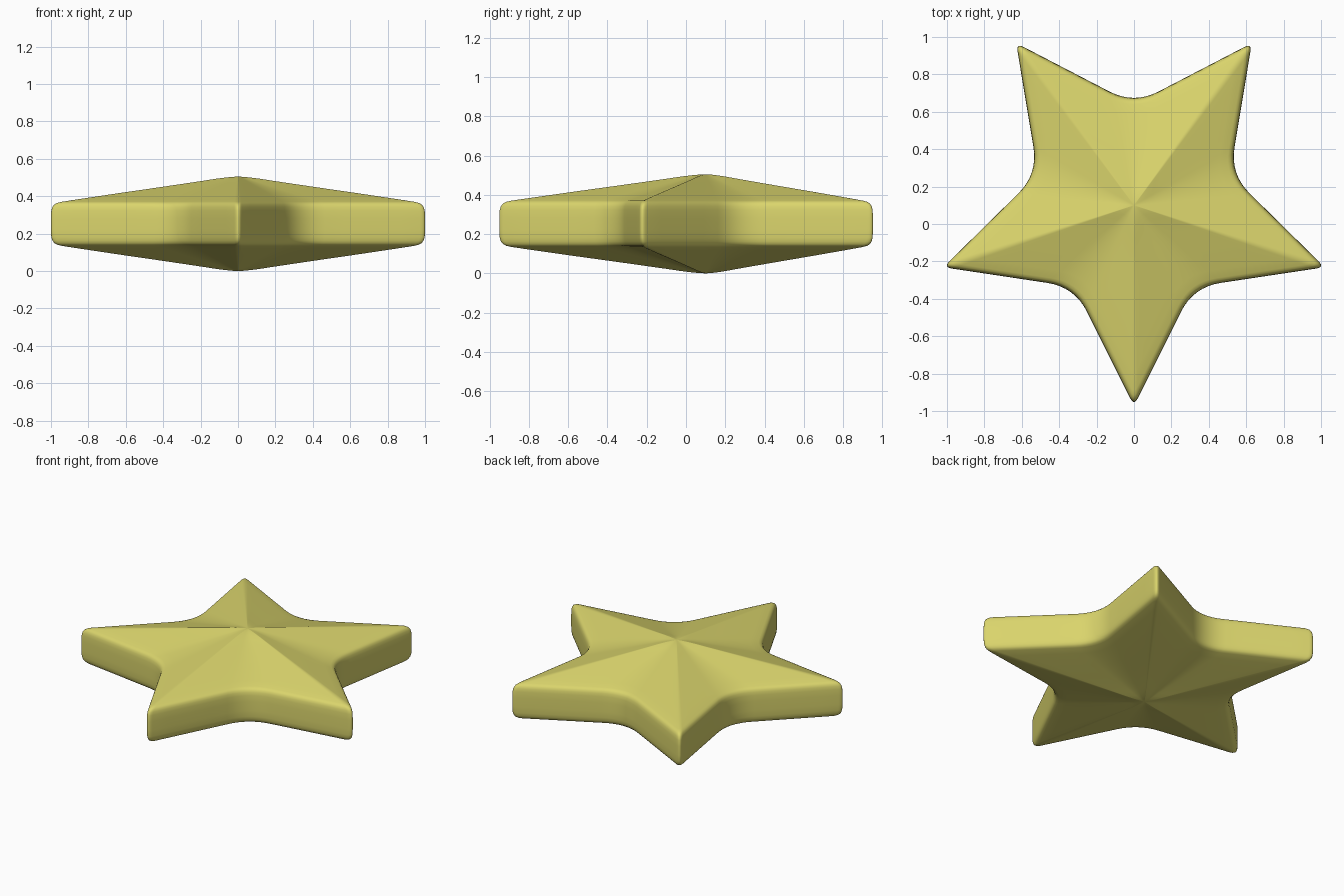
import bpy, bmesh, math
from mathutils import Vector

if "Cube" in bpy.data.objects:
    bpy.data.objects.remove(bpy.data.objects["Cube"])

CENTRE_Y, MID_Z = 0.1, 0.2525
TIP_R, NOTCH_R = 1.072, 0.54
TIP_CUT, NOTCH_CUT = 0.065, 0.21   # how much of each edge the corner rounding uses


def polar(r, a):
    return Vector((r * math.cos(a), r * math.sin(a)))


# star outline: alternating tips and notches, corners rounded by small curves
corners = [polar(NOTCH_R if i % 2 else TIP_R, -math.pi / 2 + i * math.pi / 5)
           for i in range(10)]
outline = []
for i, c in enumerate(corners):
    cut = NOTCH_CUT if i % 2 else TIP_CUT
    a = c.lerp(corners[i - 1], cut)
    b = c.lerp(corners[(i + 1) % 10], cut)
    for k in range(9):
        t = k / 8
        outline.append(a * (1 - t) ** 2 + c * 2 * t * (1 - t) + b * t * t)
    # straight edge to the next corner
    nxt = corners[(i + 1) % 10]
    end = nxt.lerp(c, TIP_CUT if i % 2 else NOTCH_CUT)
    outline += [b.lerp(end, k / 5) for k in range(1, 5)]

# section from rim to domed middle: (scale of outline, height above mid plane)
half = [(1.0, 0.03), (0.998, 0.07), (0.992, 0.09), (0.982, 0.103), (0.966, 0.112),
        (0.94, 0.118), (0.85, 0.132), (0.65, 0.162), (0.45, 0.191), (0.28, 0.216),
        (0.18, 0.231), (0.12, 0.2405), (0.07, 0.247), (0.03, 0.251)]
section = [(s, -z) for s, z in reversed(half)] + half

bm = bmesh.new()
rings = [[bm.verts.new((p.x * s, p.y * s + CENTRE_Y, MID_Z + z)) for p in outline]
         for s, z in section]
n = len(outline)
for lo, hi in zip(rings, rings[1:]):
    for i in range(n):
        j = (i + 1) % n
        bm.faces.new((lo[i], lo[j], hi[j], hi[i]))

# close the middle of both sides
for ring, z in ((rings[0], 0.0), (rings[-1], 2 * MID_Z)):
    apex = bm.verts.new((0, CENTRE_Y, z))
    for i in range(n):
        bm.faces.new((ring[i], ring[(i + 1) % n], apex))
bmesh.ops.recalc_face_normals(bm, faces=bm.faces)
for f in bm.faces:
    f.smooth = True

mesh = bpy.data.meshes.new("star")
bm.to_mesh(mesh)
bm.free()
star = bpy.data.objects.new("star", mesh)
bpy.context.collection.objects.link(star)

# yellow finish
mat = bpy.data.materials.new("yellow")
mat.diffuse_color = (0.70, 0.66, 0.15, 1)
mat.use_nodes = True
mat.node_tree.nodes["Principled BSDF"].inputs["Base Color"].default_value = mat.diffuse_color
mesh.materials.append(mat)
